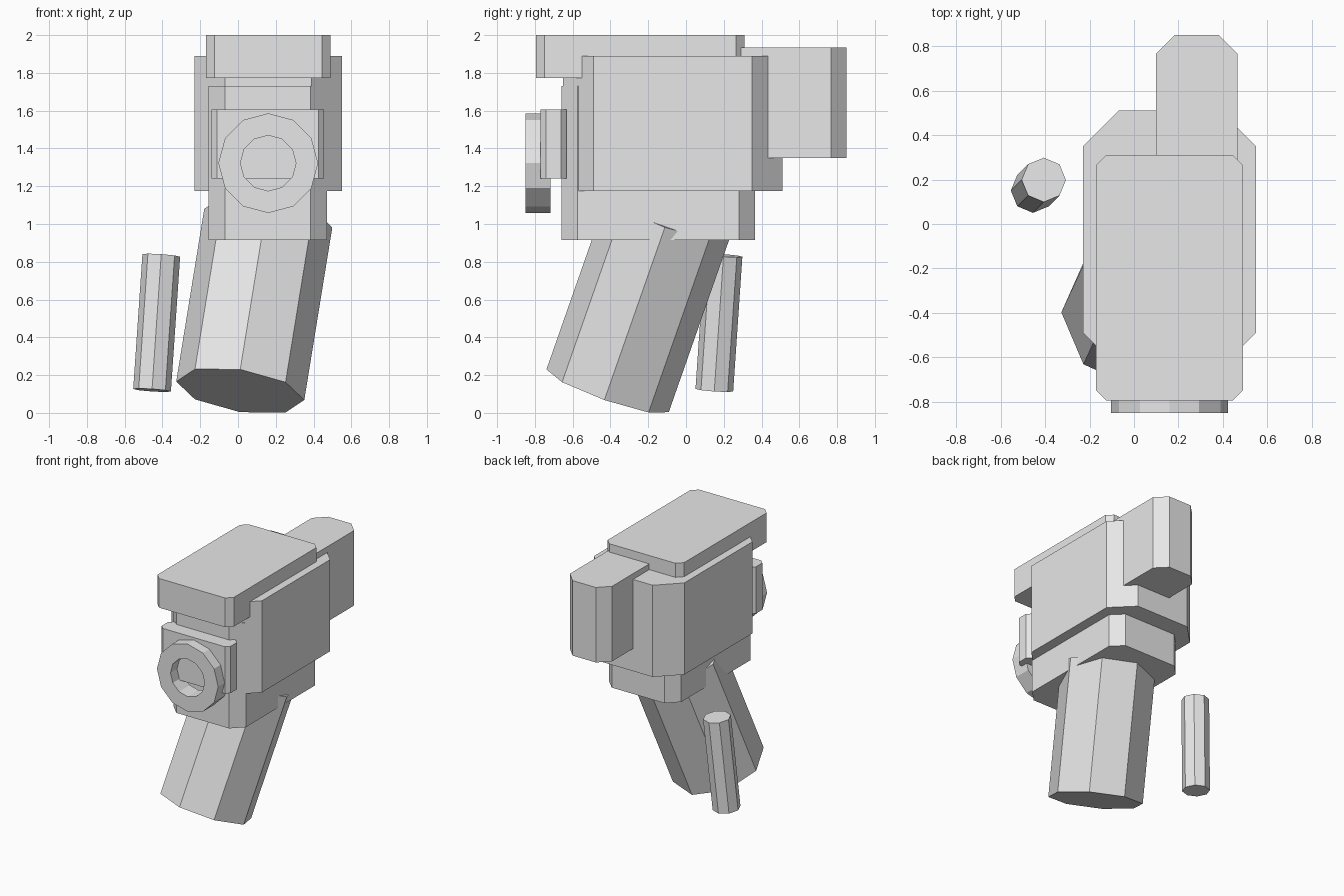
import bpy, bmesh, math
from mathutils import Matrix, Vector

if "Cube" in bpy.data.objects:
    bpy.data.objects.remove(bpy.data.objects["Cube"])

grey = bpy.data.materials.new("light_grey")
grey.diffuse_color = (0.8, 0.8, 0.8, 1)
grey.use_nodes = True
grey.node_tree.nodes["Principled BSDF"].inputs["Base Color"].default_value = grey.diffuse_color


def finish(name, bm):
    bmesh.ops.recalc_face_normals(bm, faces=bm.faces)
    mesh = bpy.data.meshes.new(name)
    bm.to_mesh(mesh)
    bm.free()
    mesh.materials.append(grey)
    obj = bpy.data.objects.new(name, mesh)
    bpy.context.collection.objects.link(obj)
    return obj


def chamfered_box(name, x, y, z, front, back):
    """Box with its upright corners cut; front and back give the cut sizes."""
    (x0, x1), (y0, y1), (z0, z1) = x, y, z
    outline = [(x0, y0 + front), (x0 + front, y0), (x1 - front, y0), (x1, y0 + front),
               (x1, y1 - back), (x1 - back, y1), (x0 + back, y1), (x0, y1 - back)]
    if front == 0:
        outline = [(x0, y0), (x1, y0)] + outline[4:]
    bm = bmesh.new()
    base = bm.faces.new([bm.verts.new((px, py, z0)) for px, py in outline])
    side = bmesh.ops.extrude_face_region(bm, geom=[base], use_keep_orig=True)["geom"]
    bmesh.ops.translate(bm, vec=(0, 0, z1 - z0),
                        verts=[v for v in side if isinstance(v, bmesh.types.BMVert)])
    return finish(name, bm)


def leaning_prism(name, base, radius, length, back_deg, right_deg):
    """Eight-sided rod standing on its base centre and leaning back and right."""
    bm = bmesh.new()
    lean = (Matrix.Translation(base)
            @ Matrix.Rotation(math.radians(-back_deg), 4, 'X')
            @ Matrix.Rotation(math.radians(right_deg), 4, 'Y')
            @ Matrix.Translation((0, 0, length / 2)))
    bmesh.ops.create_cone(bm, cap_ends=True, segments=8, radius1=radius,
                          radius2=radius, depth=length, matrix=lean)
    # Put a corner on each of the rod's own x and y axes
    corner = lean.inverted() @ bm.verts[:][0].co
    offset = math.atan2(corner.y, corner.x) % (math.pi / 4)
    turn = lean @ Matrix.Rotation(-offset, 4, 'Z') @ lean.inverted()
    bmesh.ops.transform(bm, matrix=turn, verts=bm.verts)
    return finish(name, bm)


def ring(name, centre, outer, inner, y0, y1, sides):
    """Flat-sided tube along y."""
    bm = bmesh.new()
    section = [(outer, y0), (outer, y1), (inner, y1), (inner, y0)]
    loops = []
    for i in range(sides):
        a = 2 * math.pi * i / sides
        loops.append([bm.verts.new((centre[0] + r * math.sin(a), y,
                                    centre[1] + r * math.cos(a))) for r, y in section])
    for i in range(sides):
        p, q = loops[i], loops[(i + 1) % sides]
        for j in range(4):
            k = (j + 1) % 4
            bm.faces.new((p[j], p[k], q[k], q[j]))
    return finish(name, bm)


# Housing: main body, lower body, lid and rear block
chamfered_box("main_body", (-0.23, 0.55), (-0.65, 0.51), (1.175, 1.89), 0.16, 0.16)
chamfered_box("lower_body", (-0.155, 0.47), (-0.66, 0.365), (0.915, 1.73), 0.085, 0.085)
chamfered_box("lid", (-0.17, 0.49), (-0.795, 0.31), (1.772, 2.0), 0.045, 0.045)
chamfered_box("rear_block", (0.10, 0.465), (0.15, 0.85), (1.35, 1.935), 0, 0.083)

# Front plate and ring
chamfered_box("front_plate", (-0.14, 0.455), (-0.77, -0.633), (1.24, 1.605), 0.03, 0.03)
ring("front_ring", (0.16, 1.322), 0.264, 0.147, -0.85, -0.717, 12)

# Slanted grip and the separate rod
leaning_prism("grip", Vector((0.012, -0.415, 0.117)), 0.343, 0.98, 19.3, 8.7)
leaning_prism("side_rod", Vector((-0.455, 0.15, 0.12)), 0.1, 0.717, 3.9, 3.9)
